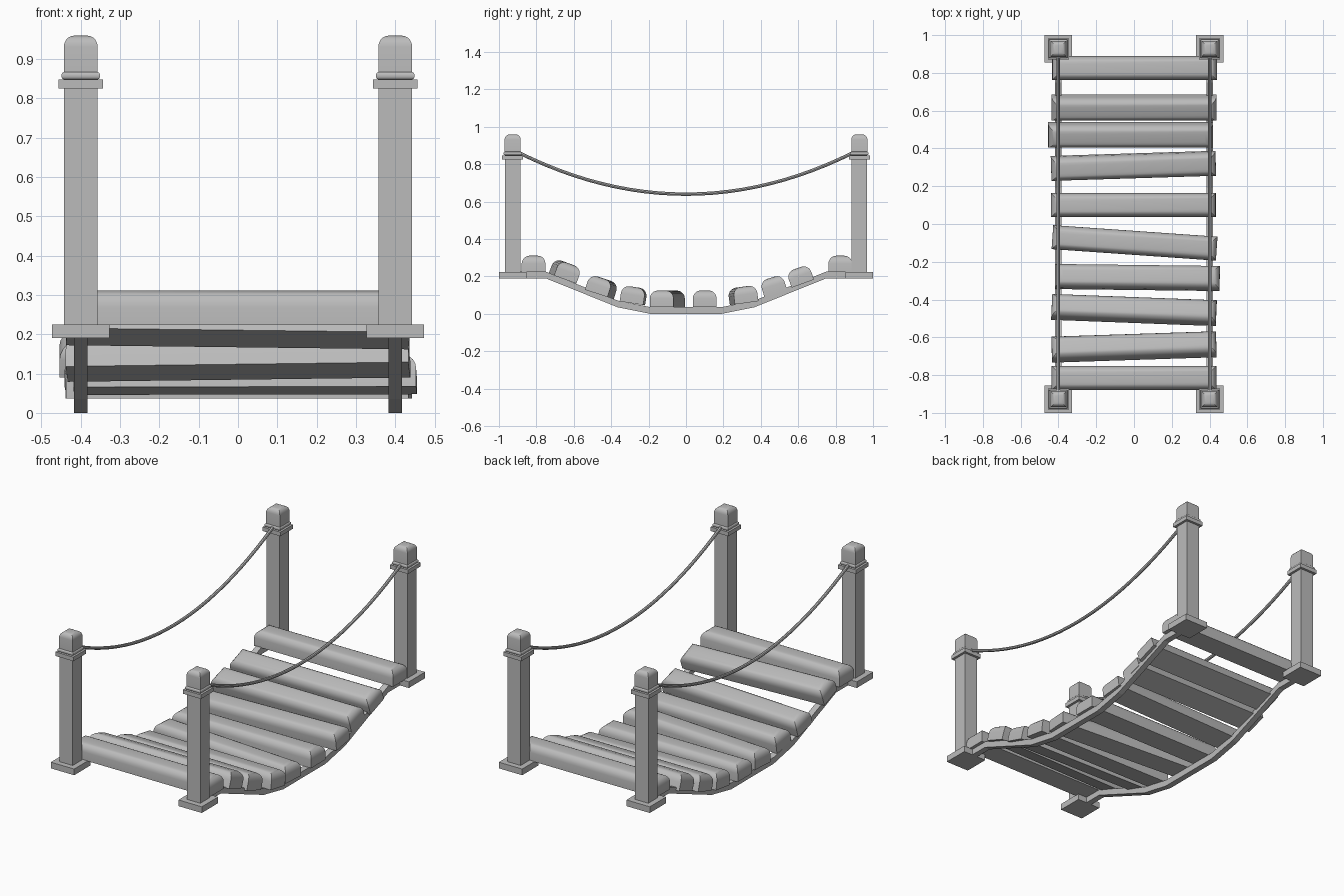
import bpy, bmesh
from math import radians
from mathutils import Matrix, Vector

if "Cube" in bpy.data.objects:
    bpy.data.objects.remove(bpy.data.objects["Cube"], do_unlink=True)

grey = bpy.data.materials.new("plain grey")
grey.use_nodes = True
grey.diffuse_color = (0.5, 0.5, 0.5, 1)
grey.node_tree.nodes["Principled BSDF"].inputs["Base Color"].default_value = (0.5, 0.5, 0.5, 1)


def finish(name, bm, matrix=Matrix(), smooth=False):
    mesh = bpy.data.meshes.new(name)
    bmesh.ops.recalc_face_normals(bm, faces=bm.faces)
    bm.to_mesh(mesh)
    bm.free()
    mesh.materials.append(grey)
    obj = bpy.data.objects.new(name, mesh)
    obj.matrix_world = matrix
    bpy.context.collection.objects.link(obj)
    if smooth:
        bpy.ops.object.select_all(action="DESELECT")
        obj.select_set(True)
        bpy.context.view_layer.objects.active = obj
        bpy.ops.object.shade_smooth_by_angle(angle=radians(35))
    return obj


def box(name, size, matrix, bevel=0, rounded=None):
    """Box centred on the matrix; rounded picks the edges that get a round bevel."""
    bm = bmesh.new()
    bmesh.ops.create_cube(bm, size=1)
    bmesh.ops.scale(bm, vec=size, verts=bm.verts)
    if rounded:
        edges = [e for e in bm.edges if rounded(e)]
        bmesh.ops.bevel(bm, geom=edges, offset=bevel, segments=5, profile=0.5,
                        affect="EDGES", clamp_overlap=True)
    return finish(name, bm, matrix, bool(rounded))


def top_edge(e):
    return all(v.co.z > 0 for v in e.verts)


def level_edge(e):
    return abs(e.verts[0].co.z - e.verts[1].co.z) < 1e-5


# Posts: half width, bottom, top, bevel and rounded edges of each stacked block
POST = [
    ("base", 0.073, 0.19, 0.225, 0, None),
    ("shaft", 0.042, 0.225, 0.825, 0, None),
    ("collar", 0.056, 0.825, 0.848, 0, None),
    ("ring", 0.049, 0.848, 0.867, 0.008, level_edge),
    ("cap", 0.043, 0.867, 0.96, 0.028, top_edge),
]
for x, side in ((-0.4, "right"), (0.4, "left")):
    for y, end in ((-0.927, "front"), (0.927, "back")):
        for part, half, low, high, bevel, rounded in POST:
            box(f"{end}_{side}_post_{part}", (2 * half, 2 * half, high - low),
                Matrix.Translation((x, y, (low + high) / 2)), bevel, rounded)

# Planks: x, y, z of the centre, then yaw and slope in degrees
PLANKS = [
    (0, -0.815, 0.267, 0, 0),
    (0, -0.645, 0.23, 2, -20),
    (0, -0.45, 0.146, -2.3, -18),
    (0.018, -0.28, 0.1, -0.7, -9),
    (0.003, -0.1, 0.081, -4, 0),
    (-0.003, 0.1, 0.081, 0, 0),
    (-0.003, 0.305, 0.101, 1.8, 8),
    (-0.018, 0.467, 0.151, 0, 17),
    (0, 0.61, 0.203, 0, 20),
    (0.003, 0.825, 0.267, 0, 0),
]
for i, (x, y, z, yaw, slope) in enumerate(PLANKS, 1):
    pose = (Matrix.Translation((x, y, z)) @ Matrix.Rotation(radians(slope), 4, "X")
            @ Matrix.Rotation(radians(yaw), 4, "Z"))
    box(f"plank_{i}", (0.872, 0.127, 0.088), pose, 0.042, top_edge)

# Sagging square rails under the planks
half_path = [(0.9, 0.208), (0.75, 0.208), (0.365, 0.053), (0.19, 0.018)]
path = [(-y, z) for y, z in half_path] + half_path[::-1]
for x, side in ((-0.4, "right"), (0.4, "left")):
    bm = bmesh.new()
    rings = [[bm.verts.new((x + dx, y, z + dz)) for dx, dz in
              ((-0.017, -0.018), (0.017, -0.018), (0.017, 0.018), (-0.017, 0.018))]
             for y, z in path]
    for a, b in zip(rings, rings[1:]):
        for k in range(4):
            n = (k + 1) % 4
            bm.faces.new((a[k], a[n], b[n], b[k]))
    bm.faces.new(rings[0])
    bm.faces.new(rings[-1][::-1])
    finish(f"{side}_deck_rail", bm)

# Hanging hand ropes, swept as round tubes along a parabola
STEPS, SIDES, REACH = 24, 8, 0.9
for x, side in ((-0.4, "right"), (0.4, "left")):
    bm = bmesh.new()
    rings = []
    for s in range(STEPS + 1):
        t = 2 * s / STEPS - 1
        centre = Vector((x, REACH * t, 0.64 + 0.225 * t * t))
        tangent = Vector((0, REACH, 0.45 * t)).normalized()
        across = Vector((1, 0, 0))
        up = across.cross(tangent)
        rings.append([bm.verts.new(centre + Matrix.Rotation(radians(360 * k / SIDES), 3, tangent)
                                   @ up * 0.009) for k in range(SIDES)])
    for a, b in zip(rings, rings[1:]):
        for k in range(SIDES):
            n = (k + 1) % SIDES
            bm.faces.new((a[k], a[n], b[n], b[k]))
    bm.faces.new(rings[0])
    bm.faces.new(rings[-1])
    finish(f"{side}_hand_rope", bm, smooth=True)
